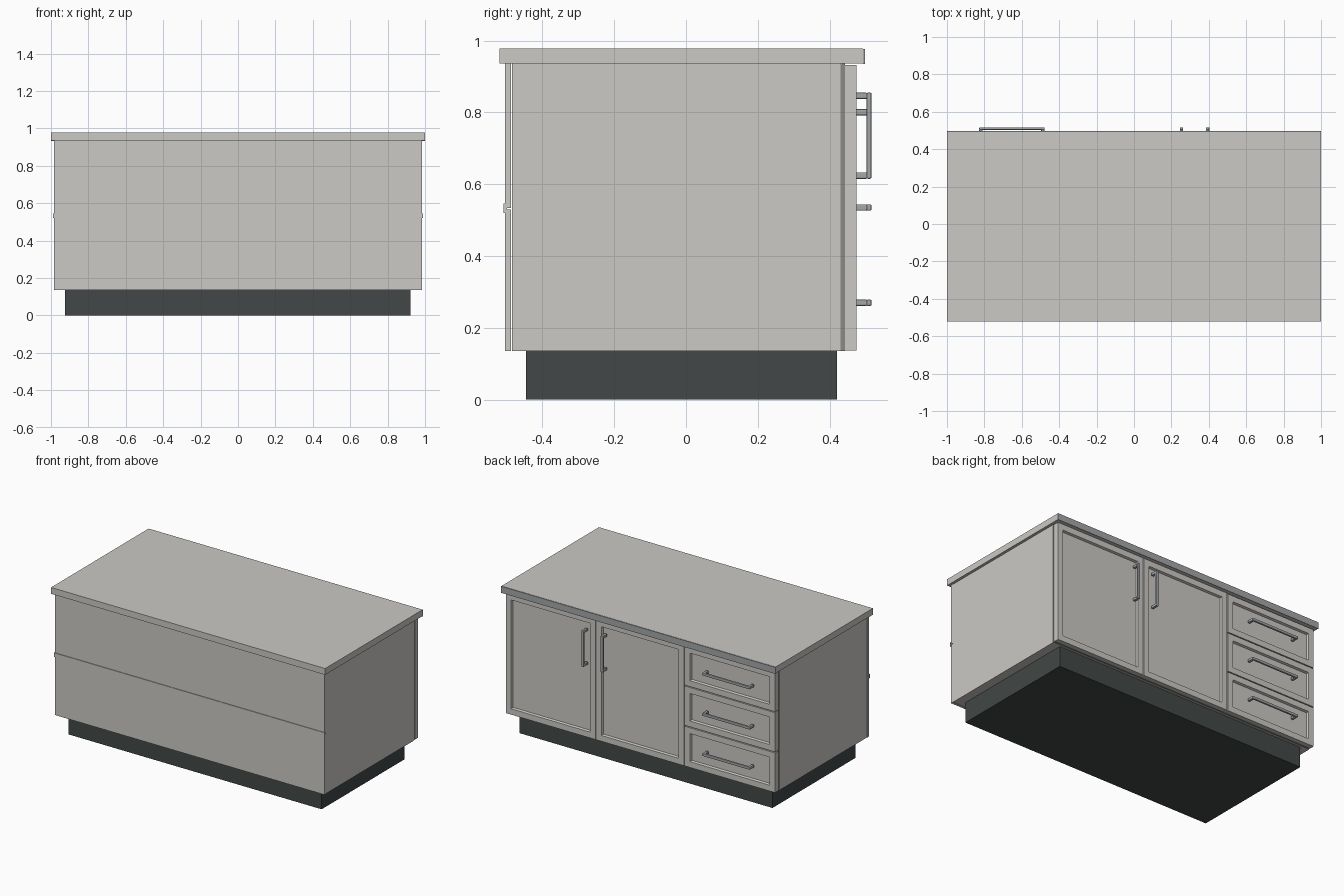
import bpy, bmesh

if "Cube" in bpy.data.objects:
    bpy.data.objects.remove(bpy.data.objects["Cube"])


def material(name, rgb):
    m = bpy.data.materials.new(name)
    m.diffuse_color = (*rgb, 1)
    m.use_nodes = True
    m.node_tree.nodes["Principled BSDF"].inputs["Base Color"].default_value = m.diffuse_color
    return m


CREAM = material("warm_grey_paint", (0.60, 0.585, 0.555))
DARK = material("dark_plinth", (0.054, 0.064, 0.063))
STEEL = material("steel_grey", (0.37, 0.385, 0.395))
SHADE = material("gap_grey", (0.26, 0.255, 0.25))


def finish(bm, name, mat):
    bmesh.ops.recalc_face_normals(bm, faces=bm.faces)
    mesh = bpy.data.meshes.new(name)
    bm.to_mesh(mesh)
    bm.free()
    mesh.materials.append(mat)
    ob = bpy.data.objects.new(name, mesh)
    bpy.context.collection.objects.link(ob)
    return ob


def add_box(bm, x, y, z):
    """Add a box given (min, max) ranges."""
    verts = bmesh.ops.create_cube(bm, size=1)["verts"]
    for v in verts:
        for i, (a, b) in enumerate((x, y, z)):
            v.co[i] = (a + b) / 2 + v.co[i] * (b - a)
    return verts


def box(name, mat, x, y, z):
    bm = bmesh.new()
    add_box(bm, x, y, z)
    return finish(bm, name, mat)


def framed_panel(name, x, z):
    """Shaker front: rear face inset and pushed in."""
    bm = bmesh.new()
    add_box(bm, x, (0.443, 0.475), z)
    bm.normal_update()
    face = max(bm.faces, key=lambda f: f.normal.y)
    bmesh.ops.inset_region(bm, faces=[face], thickness=0.055)
    bmesh.ops.inset_region(bm, faces=[face], thickness=0.007)
    for v in face.verts:
        v.co.y -= 0.014
    return finish(bm, name, CREAM)


def handle(name, cx, cz, length, vertical):
    """Bar on two posts, along z or x."""
    bm = bmesh.new()
    h, w = length / 2, 0.009
    spans = [(-h, h, 0.503, 0.517),
             (-h, -h + 0.018, 0.470, 0.505), (h - 0.018, h, 0.470, 0.505)]
    for a, b, y0, y1 in spans:
        if vertical:
            add_box(bm, (cx - w, cx + w), (y0, y1), (cz + a, cz + b))
        else:
            add_box(bm, (cx + a, cx + b), (y0, y1), (cz - w, cz + w))
    ob = finish(bm, name, STEEL)
    bev = ob.modifiers.new("soft_edges", "BEVEL")
    bev.width, bev.segments = 0.004, 2
    return ob


# plinth, carcass and worktop
box("plinth", DARK, (-0.925, 0.922), (-0.445, 0.42), (0, 0.135))
box("carcass", CREAM, (-0.982, 0.982), (-0.485, 0.43), (0.135, 0.936))
box("door_gasket", SHADE, (-0.979, 0.979), (0.43, 0.443), (0.135, 0.936))
box("worktop", CREAM, (-1, 1), (-0.52, 0.493), (0.936, 0.978))
box("worktop_rear_edge", STEEL, (-1, 1), (0.493, 0.498), (0.934, 0.977))

# front cladding boards with a joint strip
box("front_board_lower", CREAM, (-0.984, 0.984), (-0.504, -0.487), (0.135, 0.53))
box("front_board_upper", CREAM, (-0.984, 0.984), (-0.504, -0.487), (0.534, 0.936))
box("front_joint_strip", CREAM, (-0.988, 0.988), (-0.508, -0.498), (0.520, 0.546))

# two doors at the rear, with upright handles beside the middle seam
SEAM, SPLIT, EDGE, GAP = 0.326, -0.32, 0.982, 0.003
framed_panel("door_left", (SEAM + GAP, EDGE), (0.137, 0.932))
framed_panel("door_right", (SPLIT + GAP, SEAM - GAP), (0.137, 0.932))
for side, x in (("left", 0.394), ("right", 0.254)):
    handle("door_handle_" + side, x, 0.735, 0.24, True)

# three stacked drawers
step = 0.796 / 3
for i in range(3):
    z0 = 0.137 + i * step
    framed_panel(f"drawer_{i + 1}", (-EDGE, SPLIT - GAP), (z0 + GAP * (i > 0), z0 + step - GAP))
    handle(f"drawer_handle_{i + 1}", -0.653, z0 + step / 2, 0.35, False)
